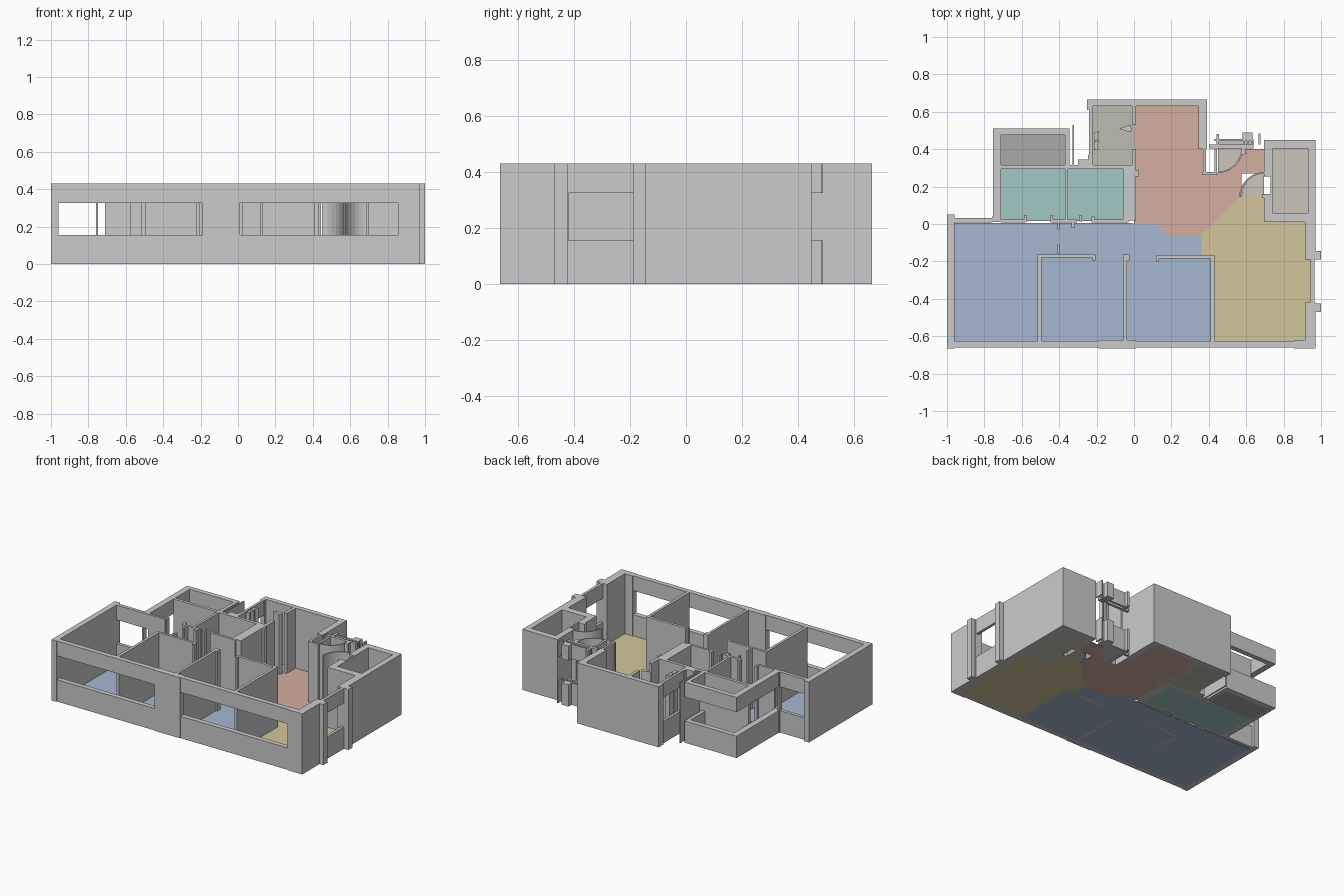
import bpy, bmesh, math

H, SILL, HEAD = 0.43, 0.155, 0.325


def prism(name, pts, z0=0.0, z1=H, mat=None):
    """Extrude a plan outline between two heights."""
    bm = bmesh.new()
    face = bm.faces.new([bm.verts.new((x, y, z0)) for x, y in pts])
    top = bmesh.ops.extrude_face_region(bm, geom=[face])["geom"]
    bmesh.ops.translate(bm, vec=(0, 0, z1 - z0),
                        verts=[v for v in top if isinstance(v, bmesh.types.BMVert)])
    bmesh.ops.recalc_face_normals(bm, faces=bm.faces)
    me = bpy.data.meshes.new(name)
    bm.to_mesh(me)
    bm.free()
    ob = bpy.data.objects.new(name, me)
    bpy.context.collection.objects.link(ob)
    if mat:
        me.materials.append(mat)
    return ob


def rect(x0, x1, y0, y1):
    return [(x0, y0), (x1, y0), (x1, y1), (x0, y1)]


def wall(name, *r):
    prism(name, rect(*r))


def window(name, *r):
    """Low parapet and lintel with an open strip between."""
    prism(name + "_parapet", rect(*r), 0, SILL)
    prism(name + "_lintel", rect(*r), HEAD, H)


def arc(cx, cy, r, a0, a1, n=8):
    return [(cx + r * math.cos(math.radians(a0 + (a1 - a0) * i / n)),
             cy + r * math.sin(math.radians(a0 + (a1 - a0) * i / n))) for i in range(n + 1)]


def colour(name, r, g, b):
    m = bpy.data.materials.new(name)
    m.diffuse_color = (r, g, b, 1)
    return m


# outer solid walls
for name, r in {
    "left_wall": (-1, -0.96, -0.665, 0.05),
    "front_pier": (-0.19, 0.01, -0.665, -0.62),
    "front_right_corner": (0.855, 0.965, -0.665, -0.62),
    "right_wall_front": (0.915, 0.97, -0.665, -0.42),
    "right_wall_back": (0.915, 0.97, -0.19, 0.02),
    "window_fin_front": (0.965, 1.0, -0.47, -0.425),
    "window_fin_back": (0.965, 1.0, -0.19, -0.145),
    "closet_front_wall": (0.695, 0.97, 0.01, 0.06),
    "closet_right_wall": (0.93, 0.97, 0.06, 0.45),
    "closet_back_wall": (0.695, 0.97, 0.405, 0.45),
    "closet_left_wall_a": (0.695, 0.74, 0.06, 0.16),
    "closet_left_wall_b": (0.73, 0.74, 0.16, 0.255),
    "closet_left_wall_c": (0.695, 0.74, 0.255, 0.405),
    "hall_back_wall": (-0.25, 0.39, 0.63, 0.665),
    "hall_right_wall": (0.345, 0.39, 0.40, 0.63),
    "bath_corner": (-0.25, -0.22, 0.61, 0.63),
    "bath_left_stub": (-0.245, -0.22, 0.31, 0.37),
    "utility_post": (-0.76, -0.748, 0.01, 0.04),
}.items():
    wall(name, *r)

# window walls
for name, r in {
    "front_left_window": (-0.96, -0.19, -0.66, -0.625),
    "front_right_window": (0.01, 0.855, -0.66, -0.625),
    "right_window": (0.945, 0.965, -0.42, -0.19),
    "back_left_window": (-0.96, -0.757, 0.008, 0.032),
    "utility_left_window": (-0.755, -0.712, 0.01, 0.51),
    "balcony_back": (-0.712, -0.345, 0.475, 0.51),
    "balcony_right": (-0.37, -0.345, 0.315, 0.475),
    "bath_window": (-0.24, -0.222, 0.37, 0.61),
    "entry_inner_window": (0.40, 0.64, 0.405, 0.425),
    "entry_outer_window": (0.43, 0.64, 0.445, 0.455),
    "entry_ledge": (0.58, 0.63, 0.455, 0.49),
    "entry_side_a": (0.44, 0.455, 0.425, 0.48),
    "entry_side_b": (0.665, 0.675, 0.425, 0.485),
}.items():
    window(name, *r)

# interior partitions
for name, r in {
    "bedroom_wall_left": (-0.515, -0.495, -0.625, -0.165),
    "bedroom_wall_top": (-0.515, -0.21, -0.18, -0.163),
    "bedroom_wall_mid": (-0.055, -0.037, -0.625, -0.165),
    "bedroom_mid_jamb": (-0.06, -0.025, -0.195, -0.163),
    "study_wall_top": (0.12, 0.43, -0.185, -0.165),
    "study_wall_right": (0.41, 0.43, -0.625, -0.165),
    "corridor_jamb_a": (-0.41, -0.398, -0.16, -0.11),
    "corridor_jamb_b": (-0.41, -0.398, -0.03, 0.02),
    "utility_front_a": (-0.712, -0.58, 0.008, 0.024),
    "utility_front_b": (-0.44, -0.305, 0.008, 0.024),
    "utility_front_c": (-0.22, -0.03, 0.008, 0.024),
    "utility_divider": (-0.37, -0.353, 0.02, 0.30),
    "utility_back": (-0.712, 0.0, 0.293, 0.315),
    "hall_left_wall": (-0.058, 0.01, 0.02, 0.30),
    "bath_right_a": (-0.01, 0.012, 0.53, 0.63),
    "bath_right_b": (-0.01, 0.012, 0.30, 0.40),
    "duct_screen": (-0.328, -0.321, 0.31, 0.53),
    "duct_fixture": (-0.30, -0.24, 0.315, 0.345),
    "entry_wall_left": (0.37, 0.385, 0.265, 0.40),
    "entry_wall_right": (0.43, 0.445, 0.265, 0.40),
    "entry_wall_front": (0.365, 0.445, 0.262, 0.277),
    "closet_jamb": (0.685, 0.70, 0.14, 0.16),
}.items():
    wall(name, *r)

# small door jambs
for i, (x, y) in enumerate([(-0.58, 0.03), (-0.44, 0.03), (-0.285, 0.03), (-0.22, 0.025),
                            (-0.325, -0.005), (-0.215, -0.18), (0.125, -0.185), (0.02, 0.27)]):
    wall(f"door_jamb_{i}", x - 0.008, x + 0.008, y - 0.016, y + 0.016)

# tall bath and entry fittings
for i, (x, y) in enumerate([(-0.2, 0.47), (-0.2, 0.42), (0.59, 0.395)]):
    prism(f"fitting_{i}", [(x - .015, y - .025), (x + .012, y - .02), (x + .004, y),
                           (x + .016, y + .025), (x - .015, y + .02)])
prism("bath_fitting", [(-0.08, 0.51), (-0.02, 0.49), (-0.01, 0.51), (-0.02, 0.53)])
for i in range(3):
    window(f"entry_fin_{i}", 0.585 + 0.02 * i, 0.593 + 0.02 * i, 0.43, 0.49)

# curved door swings
for name, cx, cy, a0, a1 in (("entry_door_swing", 0.45, 0.405, -90, 0),
                             ("closet_door_swing", 0.695, 0.145, 90, 180)):
    prism(name, arc(cx, cy, 0.132, a0, a1) + arc(cx, cy, 0.124, a1, a0))

# coloured room floors
blue = colour("blue_floor", 0.39, 0.48, 0.64)
teal = colour("teal_floor", 0.36, 0.57, 0.56)
pink = colour("pink_floor", 0.66, 0.43, 0.35)
sand = colour("sand_floor", 0.66, 0.56, 0.33)
beige = colour("beige_floor", 0.60, 0.56, 0.50)
olive = colour("olive_floor", 0.50, 0.51, 0.45)
slate = colour("slate_floor", 0.40, 0.40, 0.40)
T = 0.004
floors = {
    "living_floor": (rect(-0.965, -0.505, -0.63, 0.005), blue),
    "bedroom_floor": (rect(-0.505, -0.045, -0.63, 0.005), blue),
    "study_floor": ([(-0.045, -0.63), (0.42, -0.63), (0.42, -0.17), (0.36, -0.17), (0.36, -0.062),
                     (0.18, -0.062), (0.12, 0.0), (-0.045, 0.005)], blue),
    "utility_floor_left": (rect(-0.715, -0.36, 0.015, 0.30), teal),
    "utility_floor_right": (rect(-0.36, -0.055, 0.015, 0.30), teal),
    "balcony_floor": (rect(-0.735, -0.36, 0.30, 0.49), slate),
    "bath_floor": (rect(-0.225, 0.0, 0.30, 0.64), olive),
    "hall_floor": ([(0.0, 0.0), (0.12, 0.0), (0.18, -0.062), (0.36, -0.062), (0.575, 0.155),
                    (0.575, 0.27), (0.695, 0.27), (0.695, 0.40), (0.575, 0.40), (0.54, 0.31),
                    (0.45, 0.27), (0.375, 0.27), (0.375, 0.40), (0.35, 0.40), (0.35, 0.64),
                    (0.0, 0.64)], pink),
    "dining_floor": ([(0.36, -0.062), (0.36, -0.17), (0.42, -0.17), (0.42, -0.63), (0.92, -0.63),
                      (0.92, -0.42), (0.955, -0.42), (0.955, -0.19), (0.92, -0.19), (0.92, 0.01),
                      (0.695, 0.01), (0.695, 0.15), (0.57, 0.15)], sand),
    "closet_floor": (rect(0.73, 0.94, 0.05, 0.41), beige),
    "entry_swing_floor": ([(0.45, 0.405)] + arc(0.45, 0.405, 0.125, -90, 0), beige),
    "closet_swing_floor": ([(0.695, 0.15)] + arc(0.695, 0.15, 0.12, 90, 180), beige),
    "entry_strip_floor": (rect(0.445, 0.64, 0.405, 0.445), beige),
}
for name, (pts, mat) in floors.items():
    prism(name, pts, 0, T, mat)
